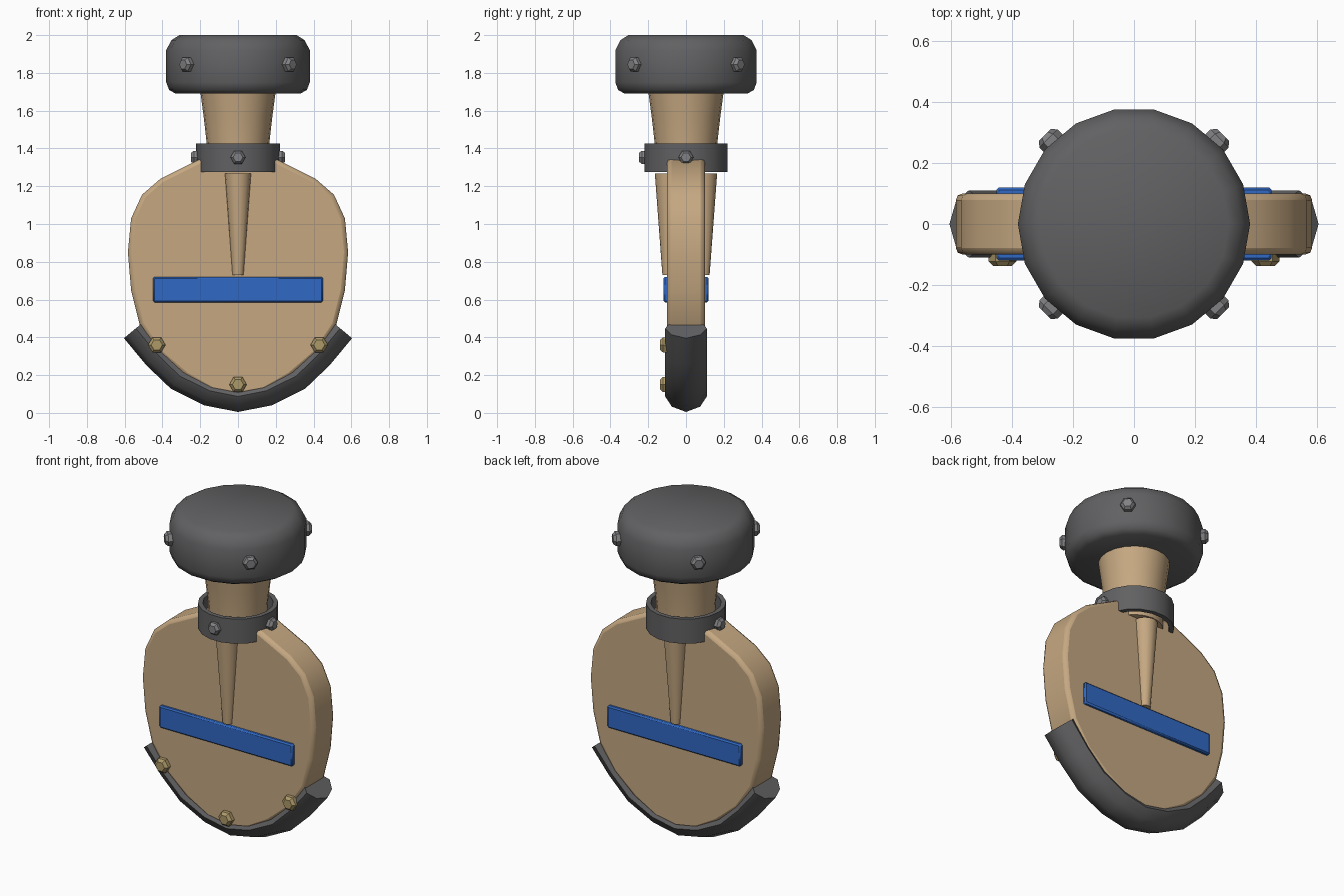
import bpy, bmesh
from math import sin, cos, pi, radians
from mathutils import Vector

if "Cube" in bpy.data.objects:
    bpy.data.objects.remove(bpy.data.objects["Cube"])


def material(name, rgb):
    m = bpy.data.materials.new(name)
    m.diffuse_color = (*rgb, 1)
    m.use_nodes = True
    m.node_tree.nodes["Principled BSDF"].inputs["Base Color"].default_value = m.diffuse_color
    return m


WOOD = material("wood", (0.56, 0.39, 0.22))
IRON = material("dark_iron", (0.12, 0.12, 0.125))
STEEL = material("steel", (0.22, 0.22, 0.23))
BRASS = material("brass", (0.42, 0.32, 0.14))
BLUE = material("blue_paint", (0.03, 0.14, 0.55))


def finish(name, bm, mat, angle=40, bevel=0, segments=2):
    bmesh.ops.remove_doubles(bm, verts=bm.verts, dist=1e-5)
    bmesh.ops.recalc_face_normals(bm, faces=bm.faces)
    mesh = bpy.data.meshes.new(name)
    bm.to_mesh(mesh)
    bm.free()
    mesh.materials.append(mat)
    ob = bpy.data.objects.new(name, mesh)
    bpy.context.collection.objects.link(ob)
    bpy.ops.object.select_all(action='DESELECT')
    ob.select_set(True)
    bpy.context.view_layer.objects.active = ob
    if angle:
        bpy.ops.object.shade_smooth_by_angle(angle=radians(angle))
    if bevel:
        b = ob.modifiers.new("bevel", 'BEVEL')
        b.width, b.segments = bevel, segments
        b.limit_method, b.angle_limit = 'ANGLE', radians(50)
    return ob


def skin(bm, rings, closed=False, caps=True):
    # Bridge successive vertex rings into one surface
    vs = [[bm.verts.new(p) for p in r] for r in rings]
    n = len(vs[0])
    for a, b in zip(vs, vs[1:] + vs[:1] if closed else vs[1:]):
        for i in range(n):
            j = (i + 1) % n
            bm.faces.new((a[i], a[j], b[j], b[i]))
    if caps and not closed:
        bm.faces.new(vs[0])
        bm.faces.new(vs[-1])


def lathe(name, profile, sides, mat, centre=(0, 0), closed=False):
    bm = bmesh.new()
    skin(bm, [[(centre[0] + r * cos(2 * pi * i / sides),
                centre[1] + r * sin(2 * pi * i / sides), z)
               for i in range(sides)] for r, z in profile], closed)
    return finish(name, bm, mat)


def bolt(name, pos, direction, radius, mat):
    # Hexagonal head with a chamfered face
    bm = bmesh.new()
    skin(bm, [[(r * cos(pi * i / 3), r * sin(pi * i / 3), z) for i in range(6)]
              for r, z in ((radius, -0.02), (radius, 0.018), (radius * 0.65, 0.034))])
    ob = finish(name, bm, mat, angle=0)
    ob.rotation_euler = Vector(direction).to_track_quat('Z', 'Y').to_euler()
    ob.location = pos


# Top cap, neck and collar ring
lathe("top_cap", [(0.33, 1.69), (0.365, 1.71), (0.38, 1.75), (0.38, 1.92),
                  (0.353, 1.973), (0.31, 2.0)], 18, IRON)
lathe("neck", [(0.16, 1.275), (0.166, 1.43), (0.182, 1.57), (0.202, 1.72)], 20, WOOD)
lathe("collar", [(0.195, 1.275), (0.222, 1.275), (0.222, 1.425), (0.195, 1.425)],
      18, IRON, closed=True)

# Blade: mirrored outline given thickness in y
half = [(0, 0.09), (0.14, 0.115), (0.28, 0.195), (0.42, 0.315), (0.52, 0.466),
        (0.566, 0.65), (0.583, 0.85), (0.566, 1.03), (0.508, 1.155), (0.41, 1.24),
        (0.2, 1.345)]
outline = half + [(-x, z) for x, z in half[:0:-1]]
bm = bmesh.new()
skin(bm, [[(x, y, z) for x, z in outline] for y in (-0.1, 0.1)])
finish("blade", bm, WOOD, angle=45, bevel=0.022)

# Front and back details: tapered ridge and painted band
for side, s in (("front", -1), ("back", 1)):
    lathe(side + "_ridge", [(0.03, 0.73), (0.07, 1.268)], 16, WOOD, (0, s * 0.095))
    bm = bmesh.new()
    bmesh.ops.create_cube(bm, size=1)
    for v in bm.verts:
        v.co = (v.co.x * 0.9, s * 0.103 + v.co.y * 0.034, 0.653 + v.co.z * 0.135)
    finish(side + "_band", bm, BLUE, bevel=0.008, segments=1)

# Iron edge guard: faceted section swept along the bottom of the blade
arc = [(0, 0.075), (0.155, 0.106), (0.315, 0.185), (0.434, 0.30), (0.55, 0.44)]
path = [Vector((-x, 0, z)) for x, z in arc[:0:-1]] + [Vector((x, 0, z)) for x, z in arc]
section = [(0, -0.07), (0.075, -0.042), (0.11, 0.012), (0.085, 0.055),
           (-0.085, 0.055), (-0.11, 0.012), (-0.075, -0.042)]
rings = []
for i, p in enumerate(path):
    t = (path[min(i + 1, len(path) - 1)] - path[max(i - 1, 0)]).normalized()
    n = Vector((-t.z, 0, t.x))
    rings.append([p + n * d + Vector((0, y, 0)) for y, d in section])
bm = bmesh.new()
skin(bm, rings)
finish("edge_guard", bm, IRON, angle=50)

# Bolts on the cap, collar and guard
for k in range(4):
    a = pi / 4 + k * pi / 2
    d = Vector((cos(a), sin(a), 0))
    bolt(f"cap_bolt_{k + 1}", d * 0.378 + Vector((0, 0, 1.845)), d, 0.042, STEEL)
for k, a in enumerate((-pi / 2, 0, pi)):
    d = Vector((cos(a), sin(a), 0))
    bolt(f"collar_bolt_{k + 1}", d * 0.216 + Vector((0, 0, 1.353)), d, 0.04, STEEL)
for k, (x, z) in enumerate(((-0.43, 0.36), (0, 0.15), (0.43, 0.36))):
    bolt(f"guard_bolt_{k + 1}", (x, -0.104, z), (0, -1, 0), 0.046, BRASS)
